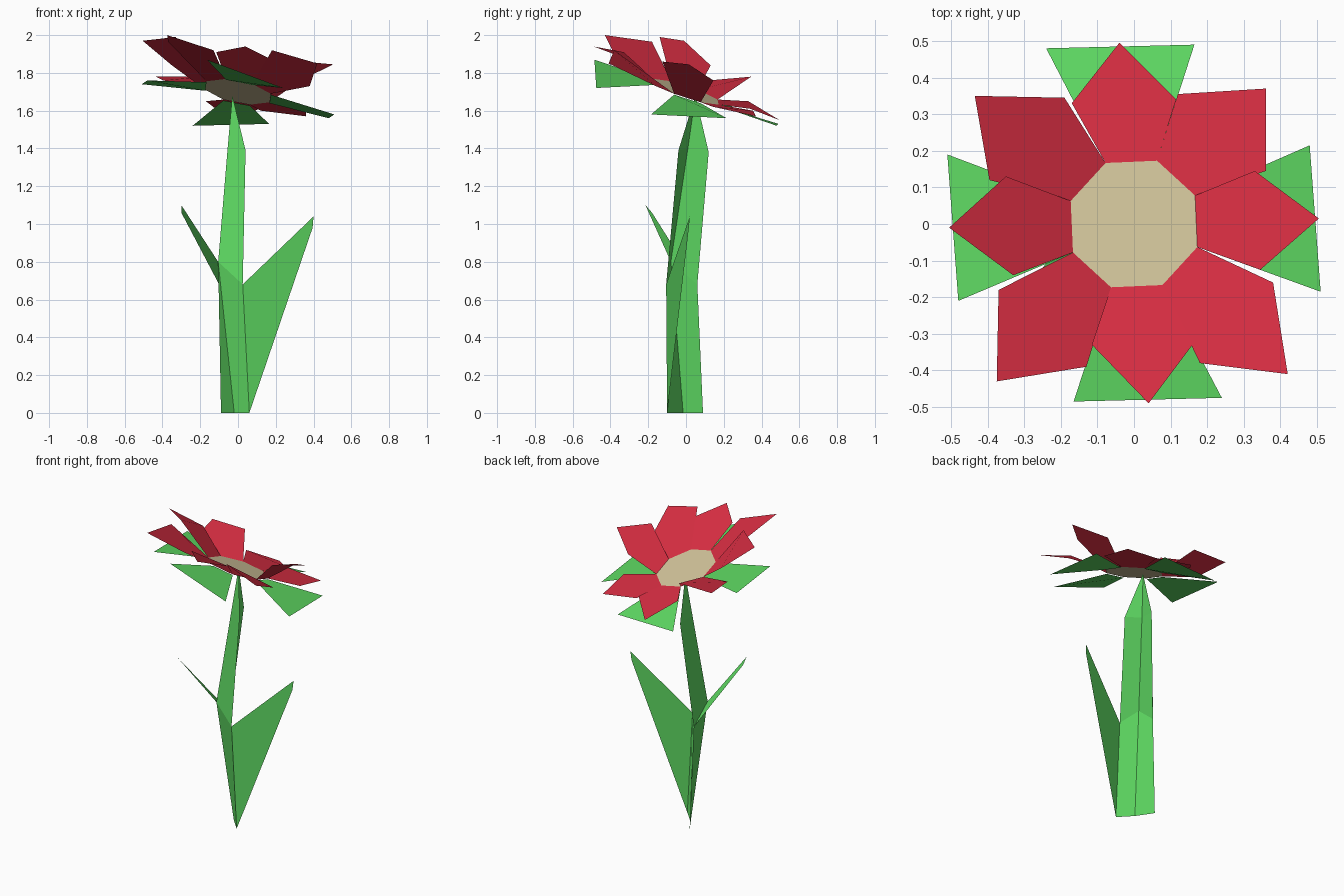
import bpy
import math

if "Cube" in bpy.data.objects:
    bpy.data.objects.remove(bpy.data.objects["Cube"], do_unlink=True)


def make_material(name, colour):
    mat = bpy.data.materials.new(name)
    mat.use_nodes = True
    mat.diffuse_color = (*colour, 1)
    mat.node_tree.nodes["Principled BSDF"].inputs["Base Color"].default_value = (*colour, 1)
    return mat


leaf_green = make_material("leaf green", (0.11, 0.68, 0.12))
petal_red = make_material("petal red", (0.69, 0.027, 0.055))
heart_beige = make_material("heart beige", (0.65, 0.56, 0.33))


def make_sheet(name, points, faces, material):
    mesh = bpy.data.meshes.new(name)
    mesh.from_pydata(points, [], faces)
    mesh.materials.append(material)
    mesh.update()
    obj = bpy.data.objects.new(name, mesh)
    bpy.context.collection.objects.link(obj)
    return obj


def make_polygon(name, points, material):
    return make_sheet(name, points, [list(range(len(points)))], material)


# Stem: an open V-shaped sheet, three strips of points rising to one tip
back_edge = [(-0.09, 0.09, 0), (-0.10, 0.06, 0.68), (-0.04, 0.12, 1.38)]
fold = [(-0.02, -0.015, 0), (-0.105, -0.08, 0.8), (-0.055, 0.01, 1.4)]
front_edge = [(0.06, -0.10, 0), (0.025, -0.105, 0.68), (0.04, -0.04, 1.39)]
tip = (-0.03, 0.05, 1.68)
rows = len(fold)
stem_faces = []
for strip in range(2):
    start = strip * rows
    for row in range(rows - 1):
        a = start + row
        stem_faces.append([a, a + rows, a + rows + 1, a + 1])
    top = start + rows - 1
    stem_faces.append([top, top + rows, rows * 3])
make_sheet("stem", back_edge + fold + front_edge + [tip], stem_faces, leaf_green)

# Leaves: flat blades growing out of the stem edges
make_polygon("left_leaf", [front_edge[0], (0.395, 0.015, 0.98),
                           (0.40, 0.02, 1.04), front_edge[1]], leaf_green)
make_polygon("right_leaf", [back_edge[1], fold[1], (-0.30, -0.215, 1.10),
                            (-0.30, -0.18, 1.06)], leaf_green)


# Flower heart: a tilted octagon, counted anticlockwise
def heart_point(index, drop=0):
    angle = math.radians(-20 + 45 * index)
    x, y = 0.184 * math.cos(angle), 0.184 * math.sin(angle)
    return (x, y, 1.70 - 0.18 * x - 0.33 * y - drop)


make_polygon("flower_heart", [heart_point(i) for i in range(8)], heart_beige)

# Petals: one on each heart edge, pointed and broad ones alternating
petals = {
    "left_petal": [(0.345, -0.125, 1.86), (0.505, 0.015, 1.845), (0.33, 0.145, 1.76)],
    "back_left_petal": [(0.36, 0.145, 1.62), (0.36, 0.37, 1.57), (0.12, 0.355, 1.60)],
    "back_petal": [(0.115, 0.34, 1.61), (-0.04, 0.495, 1.55), (-0.17, 0.33, 1.65)],
    "back_right_petal": [(-0.19, 0.345, 1.78), (-0.435, 0.35, 1.78), (-0.395, 0.12, 1.76)],
    "right_petal": [(-0.35, 0.13, 1.84), (-0.505, -0.01, 1.97), (-0.33, -0.14, 1.99)],
    "front_right_petal": [(-0.37, -0.18, 1.965), (-0.375, -0.43, 2.0), (-0.13, -0.39, 1.92)],
    "front_petal": [(-0.115, -0.33, 1.91), (0.04, -0.49, 1.94), (0.16, -0.33, 1.88)],
    "front_left_petal": [(0.18, -0.38, 1.92), (0.42, -0.41, 1.85), (0.38, -0.16, 1.73)],
}
for i, (name, outline) in enumerate(petals.items()):
    make_polygon(name, [heart_point(i)] + outline + [heart_point(i + 1)], petal_red)

# Sepals: flaring green flaps under the four pointed petals
sepals = {
    "left_sepal": [(0.51, -0.185, 1.58), (0.48, 0.215, 1.56)],
    "back_sepal": [(0.165, 0.49, 1.53), (-0.24, 0.48, 1.52)],
    "right_sepal": [(-0.51, 0.19, 1.74), (-0.48, -0.21, 1.76)],
    "front_sepal": [(-0.165, -0.485, 1.87), (0.24, -0.475, 1.72)],
}
for i, (name, outline) in enumerate(sepals.items()):
    edge = 2 * i
    make_polygon(name, [heart_point(edge, 0.005)] + outline
                 + [heart_point(edge + 1, 0.005)], leaf_green)
